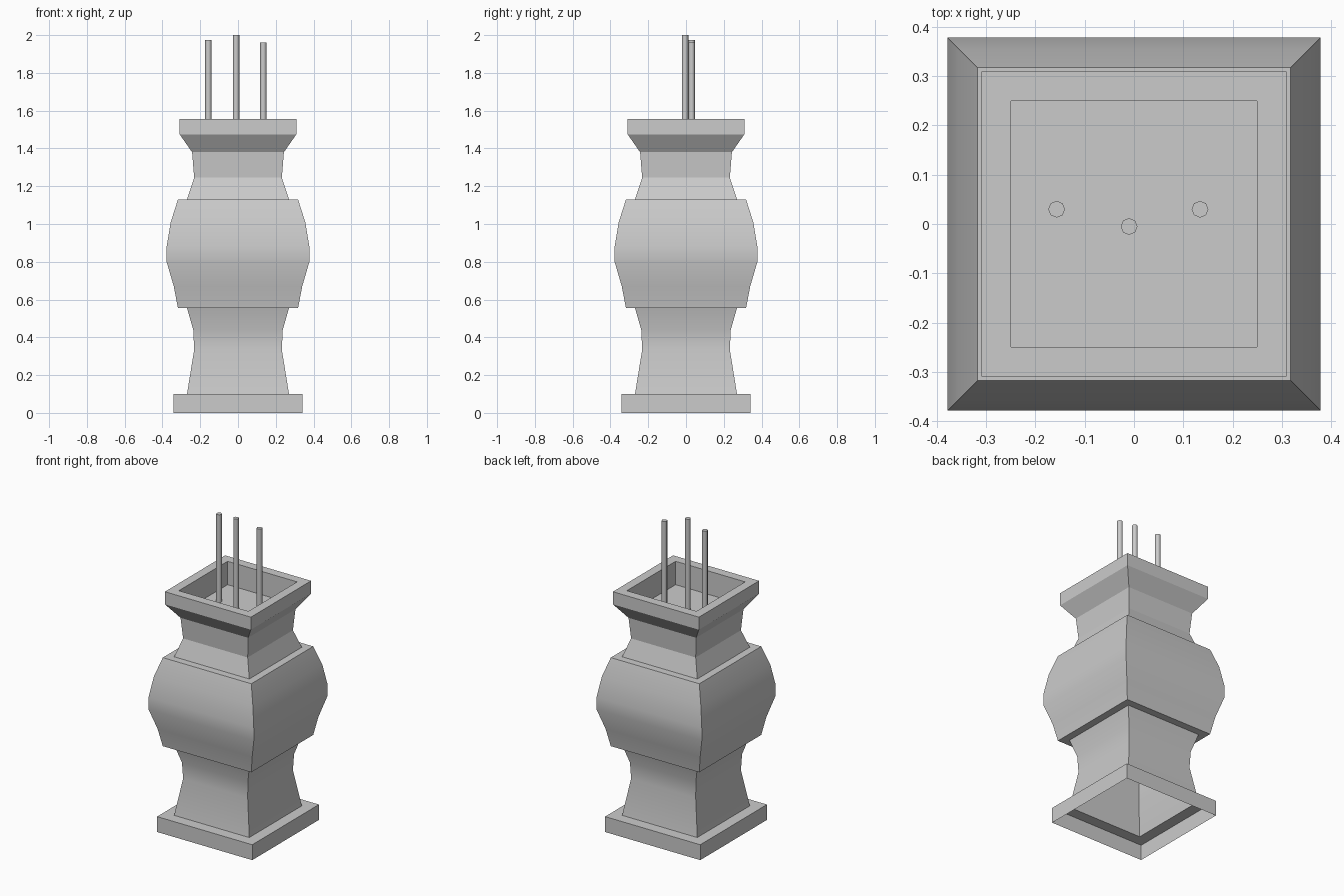
import bpy, bmesh
from math import radians

if "Cube" in bpy.data.objects:
    bpy.data.objects.remove(bpy.data.objects["Cube"], do_unlink=True)

# One plain stone grey
stone = bpy.data.materials.new("stone_grey")
stone.use_nodes = True
stone.diffuse_color = (0.6, 0.6, 0.6, 1)
stone.node_tree.nodes["Principled BSDF"].inputs["Base Color"].default_value = (0.6, 0.6, 0.6, 1)


def smooth(obj, angle):
    obj.data.materials.append(stone)
    bpy.ops.object.select_all(action="DESELECT")
    obj.select_set(True)
    bpy.context.view_layer.objects.active = obj
    bpy.ops.object.shade_smooth_by_angle(angle=radians(angle))


def square_loft(name, profile):
    """Sweep (half width, height) points round a square; open below, closed at the last ring."""
    bm = bmesh.new()
    rings = [[bm.verts.new((sx * w, sy * w, z))
              for sx, sy in ((-1, -1), (1, -1), (1, 1), (-1, 1))] for w, z in profile]
    for low, high in zip(rings, rings[1:]):
        for i in range(4):
            j = (i + 1) % 4
            bm.faces.new((low[i], low[j], high[j], high[i]))
    bm.faces.new(rings[-1])
    mesh = bpy.data.meshes.new(name)
    bm.to_mesh(mesh)
    bm.free()
    obj = bpy.data.objects.new(name, mesh)
    bpy.context.collection.objects.link(obj)
    smooth(obj, 18)
    return obj


# Vase shell: hollow plinth, waisted foot, bulging belly, neck, rim and recessed floor
plinth = [(0.342, 0), (0.342, 0.1)]
foot = [(0.27, 0.1), (0.232, 0.335), (0.237, 0.44), (0.27, 0.555)]
belly = [(0.318, 0.555), (0.34, 0.67), (0.378, 0.8), (0.378, 0.88), (0.356, 1.01), (0.318, 1.13)]
neck = [(0.27, 1.13), (0.232, 1.245), (0.243, 1.38)]
rim = [(0.309, 1.475), (0.309, 1.557), (0.25, 1.557), (0.25, 1.405)]
square_loft("vase", plinth + foot + belly + neck + rim)

# Incense sticks standing on the recessed floor
FLOOR = 1.4
for side, x, y, top in (("right", -0.157, 0.03, 1.975),
                        ("middle", -0.01, -0.005, 2.0),
                        ("left", 0.134, 0.03, 1.96)):
    bpy.ops.mesh.primitive_cylinder_add(vertices=8, radius=0.017, depth=top - FLOOR,
                                        location=(x, y, (top + FLOOR) / 2))
    stick = bpy.context.object
    stick.name = side + "_stick"
    smooth(stick, 50)
